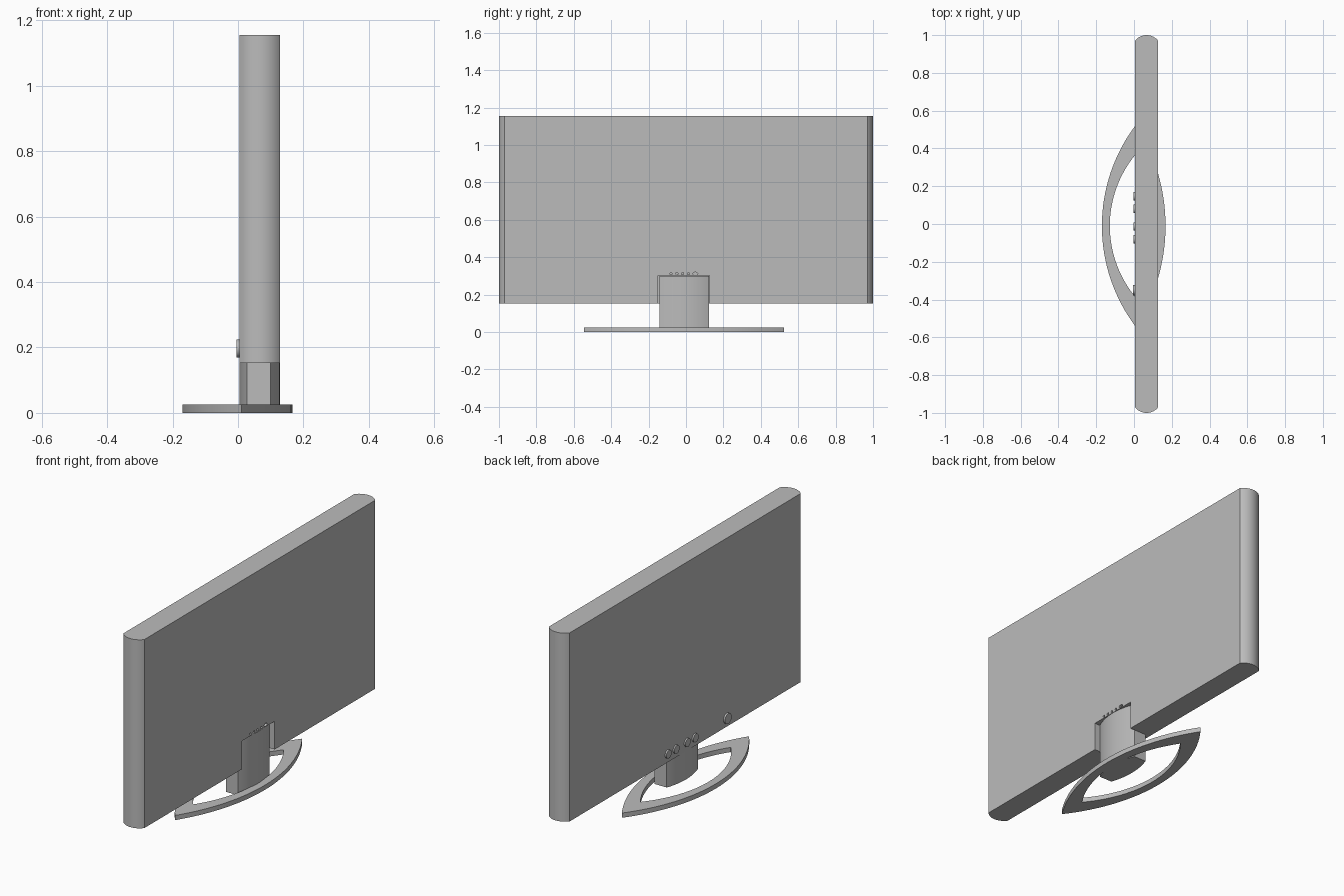
import bpy, bmesh, math
from mathutils import Matrix, Vector

cube = bpy.data.objects.get("Cube")
if cube:
    bpy.data.objects.remove(cube, do_unlink=True)

GREY = (0.5, 0.5, 0.5, 1)
mat = bpy.data.materials.new("plain grey")
mat.use_nodes = True
mat.diffuse_color = GREY
mat.node_tree.nodes["Principled BSDF"].inputs["Base Color"].default_value = GREY

STAND_Y = -0.01   # the stand sits a touch off centre


def finish(bm, name):
    bmesh.ops.recalc_face_normals(bm, faces=bm.faces[:])
    mesh = bpy.data.meshes.new(name)
    bm.to_mesh(mesh)
    bm.free()
    mesh.materials.append(mat)
    ob = bpy.data.objects.new(name, mesh)
    bpy.context.collection.objects.link(ob)
    return ob


def smooth(ob):
    bpy.ops.object.select_all(action='DESELECT')
    bpy.context.view_layer.objects.active = ob
    ob.select_set(True)
    bpy.ops.object.shade_smooth_by_angle(angle=math.radians(25))


def arc(start, end, bulge, steps):
    """Circular arc from start to end, bulging to the right of the chord."""
    a, b = Vector(start), Vector(end)
    chord = b - a
    half = chord.length / 2
    side = Vector((chord.y, -chord.x)).normalized()
    radius = (half * half + bulge * bulge) / (2 * bulge)
    centre = (a + b) / 2 + side * (bulge - radius)
    sweep = math.asin(half / radius)
    along = chord.normalized()
    angles = [sweep * (2 * i / steps - 1) for i in range(steps + 1)]
    return [centre + radius * (along * math.sin(t) + side * math.cos(t)) for t in angles]


def prism(name, outline, z0, z1):
    bm = bmesh.new()
    face = bm.faces.new([bm.verts.new((p.x, p.y, z0)) for p in outline])
    out = bmesh.ops.extrude_face_region(bm, geom=[face])
    bmesh.ops.translate(bm, vec=(0, 0, z1 - z0),
                        verts=[g for g in out["geom"] if isinstance(g, bmesh.types.BMVert)])
    return finish(bm, name)


def disc(name, x0, x1, y, z, ry, rz, sides=24):
    """Round part whose axis runs along x."""
    bm = bmesh.new()
    bmesh.ops.create_cone(bm, cap_ends=True, segments=sides, radius1=1, radius2=1, depth=1)
    place = (Matrix.Translation(((x0 + x1) / 2, y, z))
             @ Matrix.Diagonal((x1 - x0, ry, rz, 1))
             @ Matrix.Rotation(math.pi / 2, 4, 'Y'))
    bmesh.ops.transform(bm, matrix=place, verts=bm.verts[:])
    return finish(bm, name)


def cut(ob, cutter):
    cutter.hide_render = True
    mod = ob.modifiers.new("cut", 'BOOLEAN')
    mod.operation = 'DIFFERENCE'
    mod.solver = 'EXACT'
    mod.object = cutter
    bpy.context.view_layer.objects.active = ob
    bpy.ops.object.modifier_apply(modifier=mod.name)
    bpy.data.objects.remove(cutter, do_unlink=True)


# Screen panel with rounded ends
front, back, edge = 0.005, 0.128, 0.97
outline = (arc((front, -edge), (back, -edge), 0.03, 20)
           + arc((back, edge), (front, edge), 0.03, 20))
panel = prism("screen_panel", outline, 0.152, 1.155)

# Pocket for the neck and the row of sockets above it
pocket = [Vector(p) for p in ((0.03, -0.15), (0.2, -0.15), (0.2, 0.125), (0.03, 0.125))]
cut(panel, prism("pocket_cutter", pocket, 0.1, 0.302))
for i in range(4):
    cut(panel, disc("socket_cutter", 0.105, 0.15, -0.08 + 0.031 * i, 0.312, 0.006, 0.006, 12))
cut(panel, disc("socket_cutter", 0.105, 0.15, 0.05, 0.312, 0.013, 0.008, 16))
smooth(panel)

# Neck: flat sides, bowed front and back
y0, y1 = STAND_Y - 0.132, STAND_Y + 0.132
neck = prism("neck", arc((0.1, y0), (0.1, y1), 0.028, 20)
             + arc((0.028, y1), (0.028, y0), 0.023, 20), 0.002, 0.3)
smooth(neck)


# Base: pointed ring made from two nested lens outlines
def lens(tip, front_x, back_x, steps=32):
    near, far = (0.01, STAND_Y - tip), (0.01, STAND_Y + tip)
    return (arc(near, far, back_x - 0.01, steps)[:-1]
            + arc(far, near, 0.01 - front_x, steps)[:-1])


bm = bmesh.new()
loops = [[bm.verts.new((p.x, p.y, z)) for p in pts]
         for pts, z in ((lens(0.535, -0.17, 0.167), 0), (lens(0.535, -0.17, 0.167), 0.025),
                        (lens(0.38, -0.128, 0.125), 0.025), (lens(0.38, -0.128, 0.125), 0))]
for k in range(4):
    a, b = loops[k], loops[(k + 1) % 4]
    for i in range(len(a)):
        j = (i + 1) % len(a)
        bm.faces.new((a[i], a[j], b[j], b[i]))
smooth(finish(bm, "base_ring"))

# Control buttons on the screen side
for i, y in enumerate((0.147, 0.08, -0.013, -0.08)):
    smooth(disc(f"button_{i + 1}", -0.003, 0.01, y, 0.197, 0.022, 0.022))
smooth(disc("power_button", -0.004, 0.01, -0.35, 0.197, 0.028, 0.028, 32))
